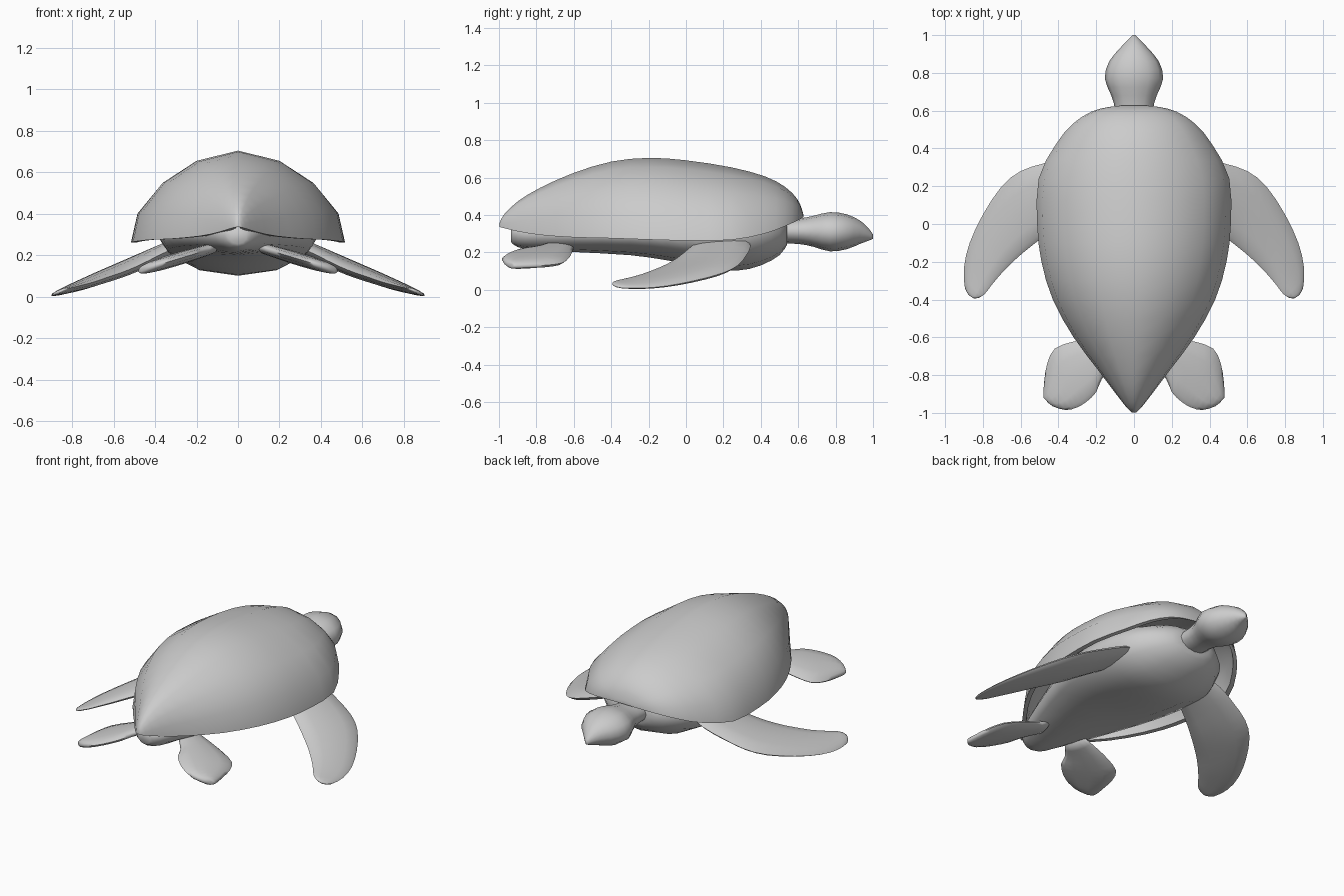
import bpy
import bmesh
from math import sin, cos, pi, radians

if "Cube" in bpy.data.objects:
    bpy.data.objects.remove(bpy.data.objects["Cube"], do_unlink=True)

GREY = (0.6, 0.6, 0.6, 1)
mat = bpy.data.materials.new("plain grey")
mat.use_nodes = True
mat.diffuse_color = GREY
mat.node_tree.nodes["Principled BSDF"].inputs["Base Color"].default_value = GREY


def refine(rows):
    """Insert a smoothly interpolated station between each pair."""
    out = []
    for k in range(len(rows) - 1):
        a, b, c = rows[max(k - 1, 0)], rows[k], rows[k + 1]
        d = rows[min(k + 2, len(rows) - 1)]
        mid = tuple((9 * (q + r) - p - s) / 16 for p, q, r, s in zip(a, b, c, d))
        out += [b, mid]
    return out + [rows[-1]]


def loft(name, rings, angle):
    """Skin closed rings of points, cap both ends and shade smooth."""
    bm = bmesh.new()
    loops = [[bm.verts.new(p) for p in ring] for ring in rings]
    count = len(loops[0])
    for a, b in zip(loops, loops[1:]):
        for i in range(count):
            j = (i + 1) % count
            bm.faces.new((a[i], a[j], b[j], b[i]))
    bm.faces.new(loops[0])
    bm.faces.new(loops[-1])
    bmesh.ops.recalc_face_normals(bm, faces=bm.faces)
    mesh = bpy.data.meshes.new(name)
    bm.to_mesh(mesh)
    bm.free()
    mesh.materials.append(mat)
    obj = bpy.data.objects.new(name, mesh)
    bpy.context.collection.objects.link(obj)
    bpy.ops.object.select_all(action="DESELECT")
    obj.select_set(True)
    bpy.context.view_layer.objects.active = obj
    bpy.ops.object.shade_smooth_by_angle(angle=radians(angle))


def oval(y, width, low, high, mid, n=12):
    """Cross-section with its widest line at height mid."""
    ring = []
    for i in range(n):
        a = 2 * pi * i / n
        reach = high - mid if sin(a) > 0 else mid - low
        ring.append((width * cos(a), y, mid + reach * sin(a)))
    return ring


# Shell: hollow arch, sections are (y, half width, rim height, crown height)
half = [(1, 0), (0.94, 0.33), (0.72, 0.65), (0.4, 0.89)]
arch = half + [(0, 1)] + [(-x, z) for x, z in reversed(half)]
shell_sections = refine([
    (0.628, 0.05, 0.388, 0.4), (0.62, 0.13, 0.383, 0.43), (0.595, 0.225, 0.37, 0.485),
    (0.53, 0.325, 0.34, 0.55), (0.42, 0.415, 0.30, 0.607),
    (0.24, 0.505, 0.266, 0.655), (0, 0.513, 0.263, 0.692),
    (-0.2, 0.49, 0.268, 0.705), (-0.4, 0.43, 0.275, 0.685),
    (-0.6, 0.32, 0.28, 0.625), (-0.78, 0.185, 0.293, 0.545),
    (-0.9, 0.095, 0.312, 0.472), (-0.975, 0.036, 0.33, 0.4),
    (-0.997, 0.012, 0.336, 0.355)])
shell_rings = []
for k, (y, w, rim, top) in enumerate(shell_sections):
    hollow = 0 if k in (0, len(shell_sections) - 1) else 1
    outer = [(x * w, y, rim + z * (top - rim)) for x, z in arch]
    iw = hollow * max(w - 0.03, 0.01)
    ih = hollow * max(top - rim - 0.04, 0.01)
    inner = [(x * iw, y, rim + 0.001 + z * ih) for x, z in reversed(arch)]
    shell_rings.append(outer + inner)
loft("shell", shell_rings, 55)

# Belly and body under the shell: (y, half width, bottom, top)
body_sections = refine([
    (0.54, 0.12, 0.24, 0.37), (0.5, 0.21, 0.185, 0.41),
    (0.4, 0.31, 0.13, 0.45), (0.27, 0.37, 0.102, 0.48),
    (0.1, 0.39, 0.12, 0.5), (-0.1, 0.38, 0.157, 0.5),
    (-0.3, 0.34, 0.185, 0.48), (-0.6, 0.23, 0.202, 0.42),
    (-0.8, 0.145, 0.213, 0.38), (-0.9, 0.09, 0.228, 0.35),
    (-0.935, 0.045, 0.255, 0.33)])
loft("body", [oval(y, w, lo, hi, 0.3) for y, w, lo, hi in body_sections], 80)

# Neck and head with a pointed beak
head_sections = refine([
    (0.45, 0.1, 0.25, 0.37), (0.6, 0.1, 0.245, 0.38),
    (0.68, 0.12, 0.23, 0.395), (0.77, 0.155, 0.205, 0.415),
    (0.86, 0.132, 0.217, 0.403), (0.93, 0.075, 0.245, 0.37),
    (0.975, 0.033, 0.262, 0.33), (1.0, 0.006, 0.272, 0.295)])
loft("head", [oval(y, w, lo, hi, (lo + hi) / 2) for y, w, lo, hi in head_sections], 80)


def flipper(name, side, stations, root_x, root_z, slope, n=12):
    """Paddle through (lead x, lead y, trail x, trail y, half thickness, trail drop)."""
    rings = []
    for lx, ly, tx, ty, thick, drop in refine(stations):
        ring = []
        for i in range(n):
            a = 2 * pi * i / n
            t = 0.5 - 0.5 * cos(a)
            x, y = lx + (tx - lx) * t, ly + (ty - ly) * t
            z = root_z - slope * (x - root_x) + thick * sin(a) - drop * t
            ring.append((side * x, y, z))
        rings.append(ring)
    loft(name, rings, 85)


front_stations = [
    (0.22, 0.33, 0.22, 0.08, 0.038, 0.01), (0.36, 0.345, 0.37, 0, 0.04, 0.02),
    (0.48, 0.32, 0.48, -0.07, 0.04, 0.03), (0.6, 0.28, 0.56, -0.13, 0.037, 0.03),
    (0.7, 0.2, 0.63, -0.19, 0.033, 0.025), (0.8, 0.05, 0.7, -0.26, 0.027, 0.02),
    (0.87, -0.1, 0.755, -0.325, 0.02, 0.012), (0.9, -0.23, 0.79, -0.37, 0.014, 0.006),
    (0.895, -0.34, 0.825, -0.392, 0.01, 0), (0.87, -0.38, 0.85, -0.393, 0.005, 0)]
rear_stations = [
    (0.13, -0.6, 0.1, -0.74, 0.026, 0), (0.24, -0.61, 0.17, -0.82, 0.03, 0),
    (0.33, -0.625, 0.2, -0.89, 0.032, 0), (0.42, -0.66, 0.25, -0.94, 0.032, 0),
    (0.46, -0.74, 0.3, -0.97, 0.03, 0), (0.475, -0.83, 0.36, -0.985, 0.027, 0),
    (0.48, -0.9, 0.43, -0.965, 0.02, 0), (0.48, -0.92, 0.465, -0.935, 0.008, 0)]
for side, label in ((1, "left"), (-1, "right")):
    flipper("front_flipper_" + label, side, front_stations, 0.36, 0.23, 0.41)
    flipper("rear_flipper_" + label, side, rear_stations, 0.1, 0.24, 0.3)
